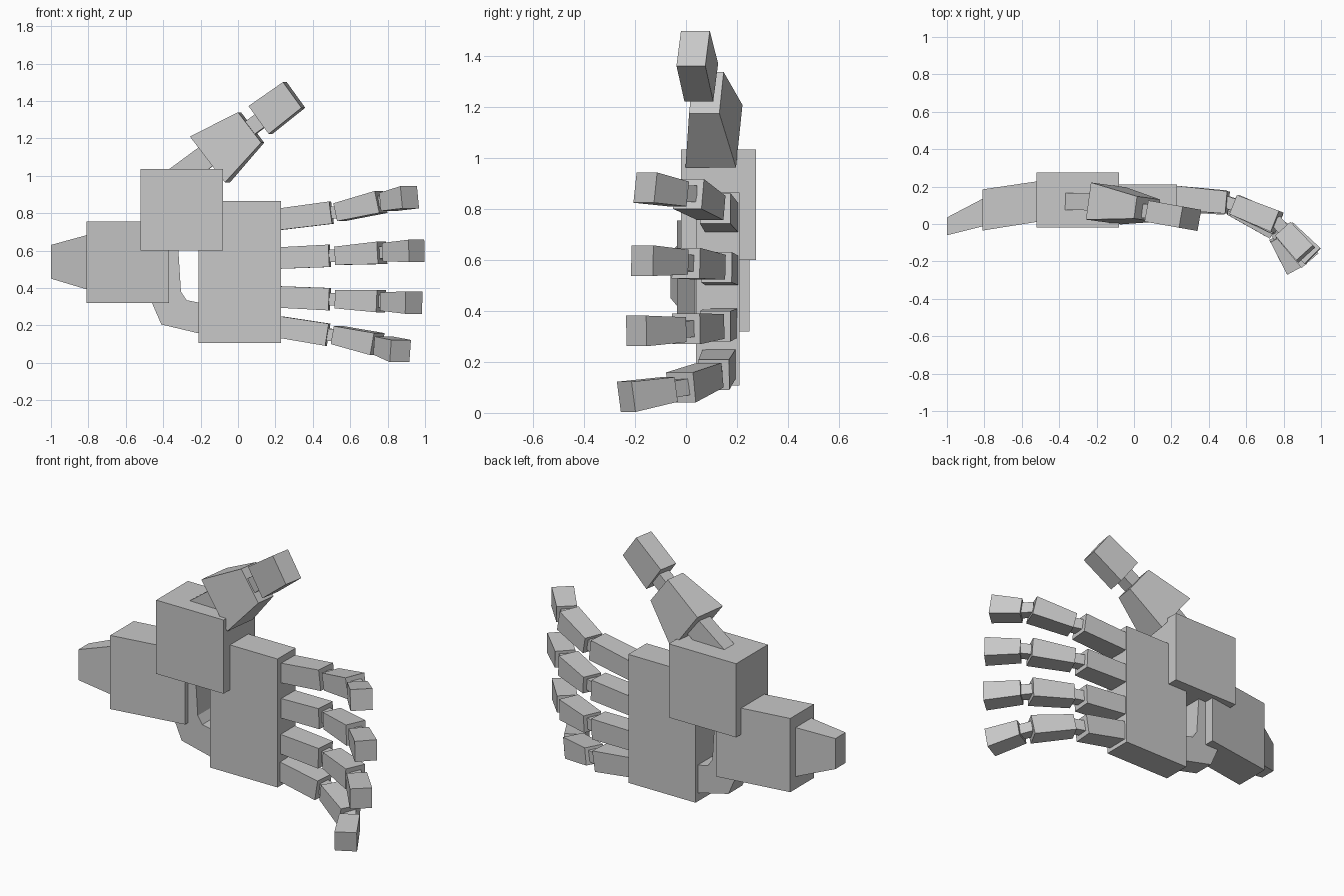
import bpy
from mathutils import Vector

grey = bpy.data.materials.new("grey")
grey.diffuse_color = (0.58, 0.58, 0.58, 1)


def make(name, verts, faces):
    mesh = bpy.data.meshes.new(name)
    mesh.from_pydata(verts, [], faces)
    mesh.materials.append(grey)
    bpy.context.collection.objects.link(bpy.data.objects.new(name, mesh))


def loft(name, a, b):
    """Join two four-sided rings into a closed solid."""
    sides = [(i, (i + 1) % 4, (i + 1) % 4 + 4, i + 4) for i in range(4)]
    make(name, a + b, [(3, 2, 1, 0), (4, 5, 6, 7)] + sides)


def block(name, left, right):
    """Solid between two upright ends, each given as x, y0, y1, z0, z1."""
    ring = lambda x, y0, y1, z0, z1: [(x, y0, z0), (x, y1, z0), (x, y1, z1), (x, y0, z1)]
    loft(name, ring(*left), ring(*right))


def limb(name, a, b, size_a, size_b):
    """Tapered bar from a to b; sizes are (width, thickness)."""
    a, b = Vector(a), Vector(b)
    d = (b - a).normalized()
    thick = Vector((0, 0, 1)).cross(d).normalized()
    wide = d.cross(thick)
    ring = lambda p, s: [p + wide * s[0] / 2 * u + thick * s[1] / 2 * v
                         for u, v in ((-1, -1), (-1, 1), (1, 1), (1, -1))]
    loft(name, ring(a, size_a), ring(b, size_b))


# Forearm, wrist, palm and thumb base
block("forearm", (-1.0, -0.06, 0.035, 0.45, 0.63), (-0.80, -0.01, 0.14, 0.39, 0.685))
block("wrist", (-0.81, -0.035, 0.185, 0.32, 0.755), (-0.37, 0.035, 0.25, 0.32, 0.755))
block("palm", (-0.21, 0.04, 0.21, 0.107, 0.865), (0.23, 0.04, 0.21, 0.107, 0.865))
block("thumb_base", (-0.52, -0.02, 0.275, 0.6, 1.035), (-0.08, -0.02, 0.275, 0.6, 1.035))

# Bent strut between wrist and palm
profile = [(-0.46, 0.32), (-0.41, 0.205), (-0.20, 0.155), (-0.20, 0.32), (-0.275, 0.335),
           (-0.305, 0.38), (-0.32, 0.62), (-0.46, 0.62)]
n = len(profile)
make("palm_strut", [(x, y, z) for y in (0.06, 0.19) for x, z in profile],
     [tuple(range(n)), tuple(reversed(range(n, 2 * n)))]
     + [((i + 1) % n, i, i + n, (i + 1) % n + n) for i in range(n)])

# Thumb
limb("thumb_link", (-0.33, 0.12, 0.985), (-0.12, 0.115, 1.14), (0.125, 0.09), (0.125, 0.09))
limb("thumb_lower", (-0.15, 0.11, 1.087), (0.07, 0.08, 1.258), (0.31, 0.2), (0.205, 0.12))
limb("thumb_joint", (0.05, 0.07, 1.243), (0.14, 0.06, 1.31), (0.085, 0.075), (0.085, 0.075))
limb("thumb_tip", (0.12, 0.06, 1.298), (0.30, 0.028, 1.432), (0.185, 0.115), (0.17, 0.115))

# Fingers: centre points of both ends of each of the three segments
fingers = {
    "index": [(0.22, 0.14, 0.767), (0.5, 0.115, 0.803), (0.54, 0.10, 0.805),
              (0.765, 0.01, 0.86), (0.80, -0.03, 0.86), (0.918, -0.16, 0.885)],
    "middle": [(0.22, 0.14, 0.56), (0.49, 0.12, 0.572), (0.54, 0.105, 0.572),
               (0.77, 0.0, 0.588), (0.81, -0.03, 0.592), (0.955, -0.172, 0.598)],
    "ring": [(0.22, 0.135, 0.352), (0.49, 0.115, 0.34), (0.54, 0.10, 0.34),
             (0.765, 0.0, 0.33), (0.80, -0.035, 0.327), (0.94, -0.195, 0.322)],
    "little": [(0.22, 0.13, 0.192), (0.48, 0.11, 0.15), (0.53, 0.095, 0.148),
               (0.745, -0.02, 0.10), (0.775, -0.065, 0.092), (0.868, -0.235, 0.063)],
}
for finger, p in fingers.items():
    for i, part in enumerate(("lower", "middle", "tip")):
        a, b = p[2 * i], p[2 * i + 1]
        near = (0.098, 0.11) if i else (0.115, 0.13)
        limb(f"{finger}_{part}", a, b, near, (0.12, 0.12))
        if i:
            # Narrow joint sunk a little into both neighbours
            end, start = Vector(p[2 * i - 1]), Vector(a)
            ext = (start - end) * 0.3
            limb(f"{finger}_joint_{i}", end - ext, start + ext, (0.065, 0.065), (0.065, 0.065))
